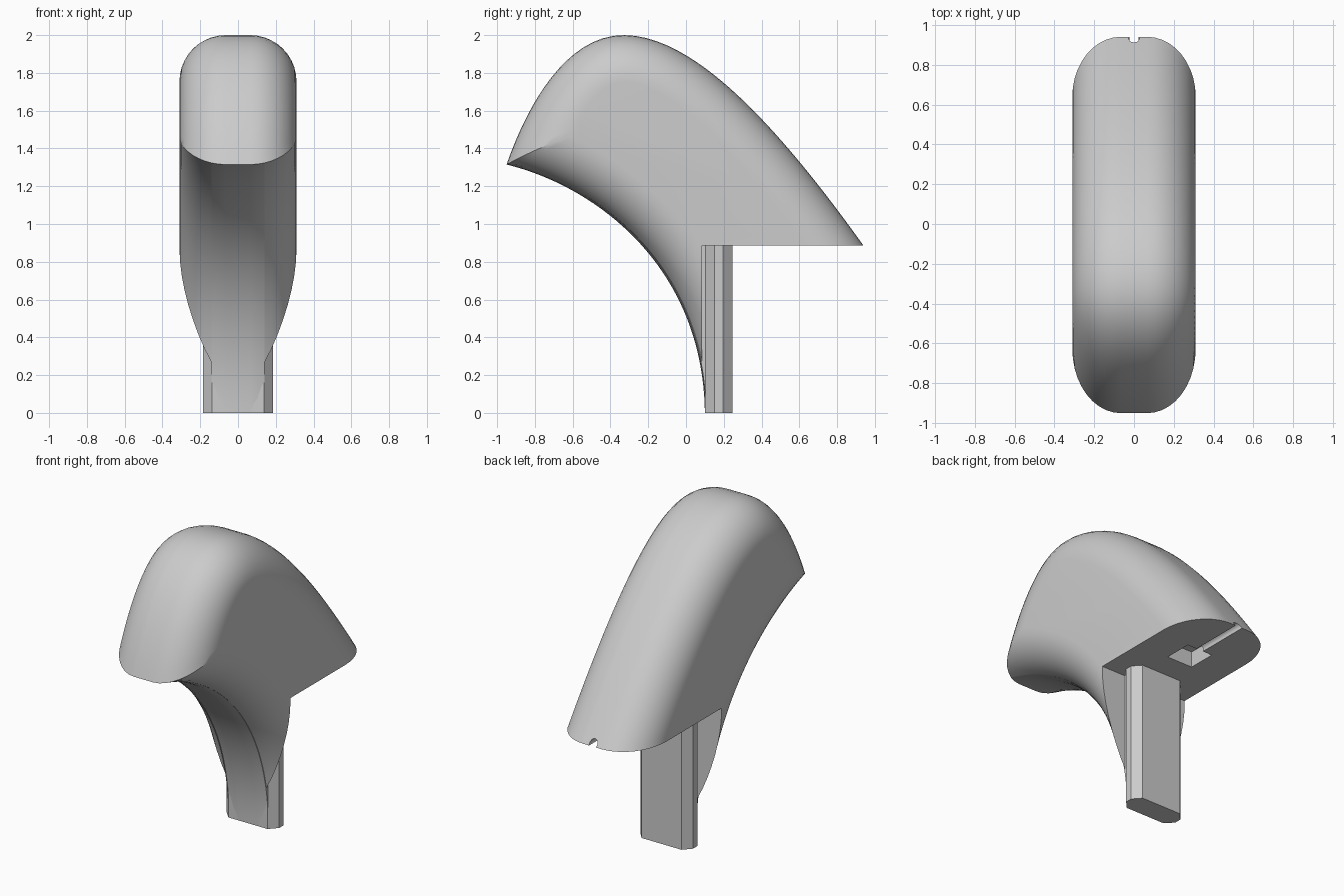
import bpy, bmesh, math
from mathutils import Vector
from mathutils.geometry import interpolate_bezier, intersect_line_line_2d

if "Cube" in bpy.data.objects:
    bpy.data.objects.remove(bpy.data.objects["Cube"])

grey = bpy.data.materials.new("plain grey")
grey.use_nodes = True
grey.diffuse_color = (0.6, 0.6, 0.6, 1)
grey.node_tree.nodes["Principled BSDF"].inputs["Base Color"].default_value = (0.6, 0.6, 0.6, 1)

UNDER = 0.885       # height of the flat underside
BACK = 0.085        # rear plane of the neck wings
CORE = 0.15         # rear plane of the neck core, buried in the post
FLAT, R = 0.065, 0.245   # flat half width and edge rounding
STEPS, SHOULDER = 10, 2


def bezier(a, b, c, d, n=40):
    return interpolate_bezier(*[Vector(p) for p in (a, b, c, d)], n)


def offset(path, d, side):
    """Shift a path sideways along its normals."""
    out = []
    for i, p in enumerate(path):
        t = (path[min(i + 1, len(path) - 1)] - path[max(i - 1, 0)]).normalized()
        out.append(p + side * d * Vector((t.y, -t.x)))
    return out


def clip(path, axis, value):
    """Cut a path where one coordinate first crosses a value."""
    for i in range(len(path) - 1):
        a, b = path[i], path[i + 1]
        if (a[axis] - value) * (b[axis] - value) <= 0 and a[axis] != b[axis]:
            return path[:i + 1] + [a.lerp(b, (value - a[axis]) / (b[axis] - a[axis]))]
    return path


def trim_front(p, q):
    """Start both paths at their common crossing."""
    for i in range(len(p) - 1):
        for j in range(len(q) - 1):
            x = intersect_line_line_2d(p[i], p[i + 1], q[j], q[j + 1])
            if x:
                return [x] + p[i + 1:], [x] + q[j + 1:]
    return p, q


def resample(path, n):
    lengths = [0]
    for a, b in zip(path, path[1:]):
        lengths.append(lengths[-1] + (b - a).length)
    out, k = [], 0
    for i in range(n):
        s = lengths[-1] * i / (n - 1)
        while k < len(path) - 2 and lengths[k + 1] < s:
            k += 1
        span = max(lengths[k + 1] - lengths[k], 1e-9)
        out.append(path[k].lerp(path[k + 1], min((s - lengths[k]) / span, 1)))
    return out


# Centre-line curves (y, z): crown over the top, cove under the front
crown = bezier((-0.95, 1.315), (-0.83, 1.66), (-0.62, 2.0), (-0.33, 2.0))
crown += bezier((-0.33, 2.0), (0.05, 2.0), (0.5, 1.5), (0.94, UNDER))[1:]
cove = bezier((-0.95, 1.315), (-0.48, 1.2), (0.09, 0.78), (0.1, 0), 60)


def section(d, core):
    top, low = crown, cove
    if d > 1e-6:
        top, low = trim_front(offset(crown, d, 1), offset(cove, d, -1))
    top = clip(top, 1, UNDER)
    if core:
        low = low[:-1] + [Vector((low[-1].x, 0))]
        rear = [Vector((CORE, UNDER)), Vector((CORE, 0))]
    else:
        low = clip(low, 0, BACK)
        rear = [Vector((BACK, UNDER)), Vector((BACK, (UNDER + low[-1].y) / 2))]
    return resample(top, 48) + rear + resample(low, 40)[:0:-1]


def new_object(name, bm):
    bmesh.ops.recalc_face_normals(bm, faces=bm.faces)
    mesh = bpy.data.meshes.new(name)
    bm.to_mesh(mesh)
    bm.free()
    mesh.materials.append(grey)
    ob = bpy.data.objects.new(name, mesh)
    bpy.context.collection.objects.link(ob)
    return ob


def loft(name, rings):
    """Skin a list of equal-length rings and cap both ends."""
    bm = bmesh.new()
    rows = [[bm.verts.new(p) for p in ring] for ring in rings]
    n = len(rows[0])
    for a, b in zip(rows, rows[1:]):
        for i in range(n):
            j = (i + 1) % n
            bm.faces.new((a[i], a[j], b[j], b[i]))
    bm.faces.new(rows[0])
    bm.faces.new(rows[-1][::-1])
    return new_object(name, bm)


# Curved hood with neck: sections across x, doubled at the neck shoulder
half = []
for i in range(STEPS + 1):
    a = math.pi / 2 * i / STEPS
    x, d = FLAT + R * math.sin(a), R * (1 - math.cos(a))
    if i <= SHOULDER:
        half.append((x, section(d, True)))
    if i >= SHOULDER:
        half.append((x, section(d, False)))
stations = [(-x, s) for x, s in reversed(half)] + half
hood = loft("hood", [[(x, p.x, p.y) for p in s] for x, s in stations])

# Mounting post with bevelled corners behind the neck
side = [(0.138, 0.1), (0.185, 0.15), (0.185, 0.195), (0.14, 0.245)]
outline = side + [(-x, y) for x, y in reversed(side)]
post = loft("mounting_post", [[(x, y, z) for x, y in outline] for z in (0, UNDER + 0.01)])


# Socket and cable groove in the underside
def cut(cutter):
    mod = hood.modifiers.new("cut", "BOOLEAN")
    mod.operation, mod.solver, mod.object = "DIFFERENCE", "EXACT", cutter
    bpy.context.view_layer.objects.active = hood
    bpy.ops.object.modifier_apply(modifier=mod.name)
    bpy.data.objects.remove(cutter)


h = 0.09
square = [(-h, 0.5 - h), (h, 0.5 - h), (h, 0.5 + h), (-h, 0.5 + h)]
cut(loft("socket_cutter", [[(x, y, z) for x, y in square] for z in (UNDER - 0.1, UNDER + 0.1)]))
circle = [(0.027 * math.cos(math.tau * i / 16), 0.027 * math.sin(math.tau * i / 16)) for i in range(16)]
cut(loft("groove_cutter", [[(x, y, UNDER + 0.012 + z) for x, z in circle] for y in (0.53, 1.1)]))

# Smooth the curved hood, keep its edges sharp
bpy.ops.object.select_all(action="DESELECT")
hood.select_set(True)
bpy.context.view_layer.objects.active = hood
bpy.ops.object.shade_smooth_by_angle(angle=math.radians(30))
